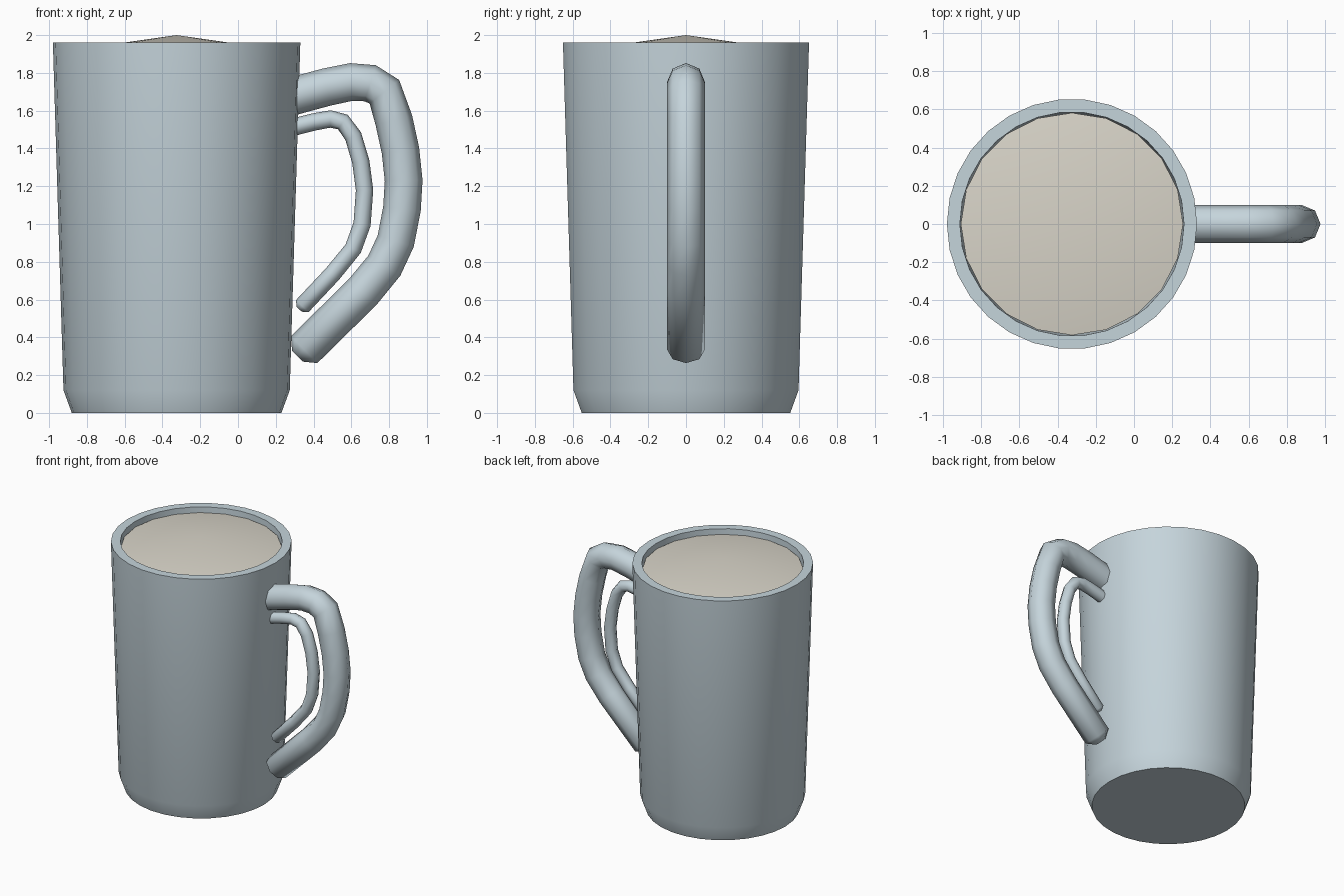
import bpy, bmesh, math
from mathutils import Vector

if "Cube" in bpy.data.objects:
    bpy.data.objects.remove(bpy.data.objects["Cube"])

CX = -0.325  # axis of the cup


def material(name, rgb):
    m = bpy.data.materials.new(name)
    m.diffuse_color = (*rgb, 1)
    m.use_nodes = True
    m.node_tree.nodes["Principled BSDF"].inputs["Base Color"].default_value = m.diffuse_color
    return m


glaze = material("pale_blue_glaze", (0.56, 0.66, 0.71))
cream = material("cream_drink", (0.69, 0.66, 0.58))


def skin(name, rings, mat, angle, cap_start=True, cap_end=True):
    """Join successive rings of points into one surface."""
    bm = bmesh.new()
    vr = [[bm.verts.new(p) for p in ring] for ring in rings]
    n = len(vr[0])
    for a, b in zip(vr, vr[1:]):
        for i in range(n):
            j = (i + 1) % n
            bm.faces.new((a[i], a[j], b[j], b[i]))
    if cap_start:
        bm.faces.new(vr[0][::-1])
    if cap_end:
        bm.faces.new(vr[-1])
    bmesh.ops.remove_doubles(bm, verts=bm.verts, dist=1e-5)
    bmesh.ops.recalc_face_normals(bm, faces=bm.faces)
    me = bpy.data.meshes.new(name)
    bm.to_mesh(me)
    bm.free()
    me.materials.append(mat)
    ob = bpy.data.objects.new(name, me)
    bpy.context.collection.objects.link(ob)
    bpy.ops.object.select_all(action='DESELECT')
    ob.select_set(True)
    bpy.context.view_layer.objects.active = ob
    bpy.ops.object.shade_smooth_by_angle(angle=math.radians(angle))
    return ob


def circle(r, z, n):
    return [(CX + r * math.cos(2 * math.pi * i / n),
             r * math.sin(2 * math.pi * i / n), z) for i in range(n)]


def tube(name, path, r, n=8):
    """Sweep a round section along a path in the xz plane, with domed ends."""
    pts = [Vector((x, 0, z)) for x, z in path]
    rings = []
    for i, p in enumerate(pts):
        d_in = (p - pts[max(i - 1, 0)]).normalized()
        d_out = (pts[min(i + 1, len(pts) - 1)] - p).normalized()
        t = (d_in + d_out).normalized()
        side = Vector((t.z, 0, -t.x))

        def ring(c, rad):
            return [c + side * rad * math.cos(2 * math.pi * k / n)
                    + Vector((0, 1, 0)) * rad * math.sin(2 * math.pi * k / n)
                    for k in range(n)]
        rings.append(ring(p, r))
        if i == len(pts) - 1:
            rings.append(ring(p + t * r * 0.5, r * 0.4))
    return skin(name, rings, glaze, 60)


# Cup: outer wall, rim, inner wall and inner floor
cup_profile = [(0.555, 0), (0.599, 0.12), (0.655, 1.96),
               (0.587, 1.96), (0.53, 0.12)]
skin("cup", [circle(r, z, 30) for r, z in cup_profile], glaze, 40)

# Drink: shallow cone rising just above the rim
bm = bmesh.new()
edge = [bm.verts.new(p) for p in circle(0.582, 1.917, 20)]
tip = bm.verts.new((CX, 0, 2.0))
for i in range(20):
    bm.faces.new((edge[i], edge[(i + 1) % 20], tip))
me = bpy.data.meshes.new("drink")
bm.to_mesh(me)
bm.free()
me.materials.append(cream)
drink = bpy.data.objects.new("drink", me)
bpy.context.collection.objects.link(drink)
me.shade_smooth()

# Handle: thick outer loop and thin inner loop
tube("outer_handle",
     [(0.27, 1.67), (0.34, 1.69), (0.47, 1.725), (0.60, 1.752), (0.70, 1.745),
      (0.775, 1.70), (0.825, 1.55), (0.86, 1.39), (0.877, 1.23), (0.868, 1.08),
      (0.835, 0.91), (0.775, 0.78), (0.66, 0.64), (0.35, 0.335)], 0.1)
tube("inner_handle",
     [(0.27, 1.508), (0.31, 1.517), (0.40, 1.54), (0.49, 1.556), (0.555, 1.54),
      (0.61, 1.465), (0.65, 1.33), (0.67, 1.18), (0.657, 1.0), (0.61, 0.87),
      (0.50, 0.735), (0.34, 0.565)], 0.046)
